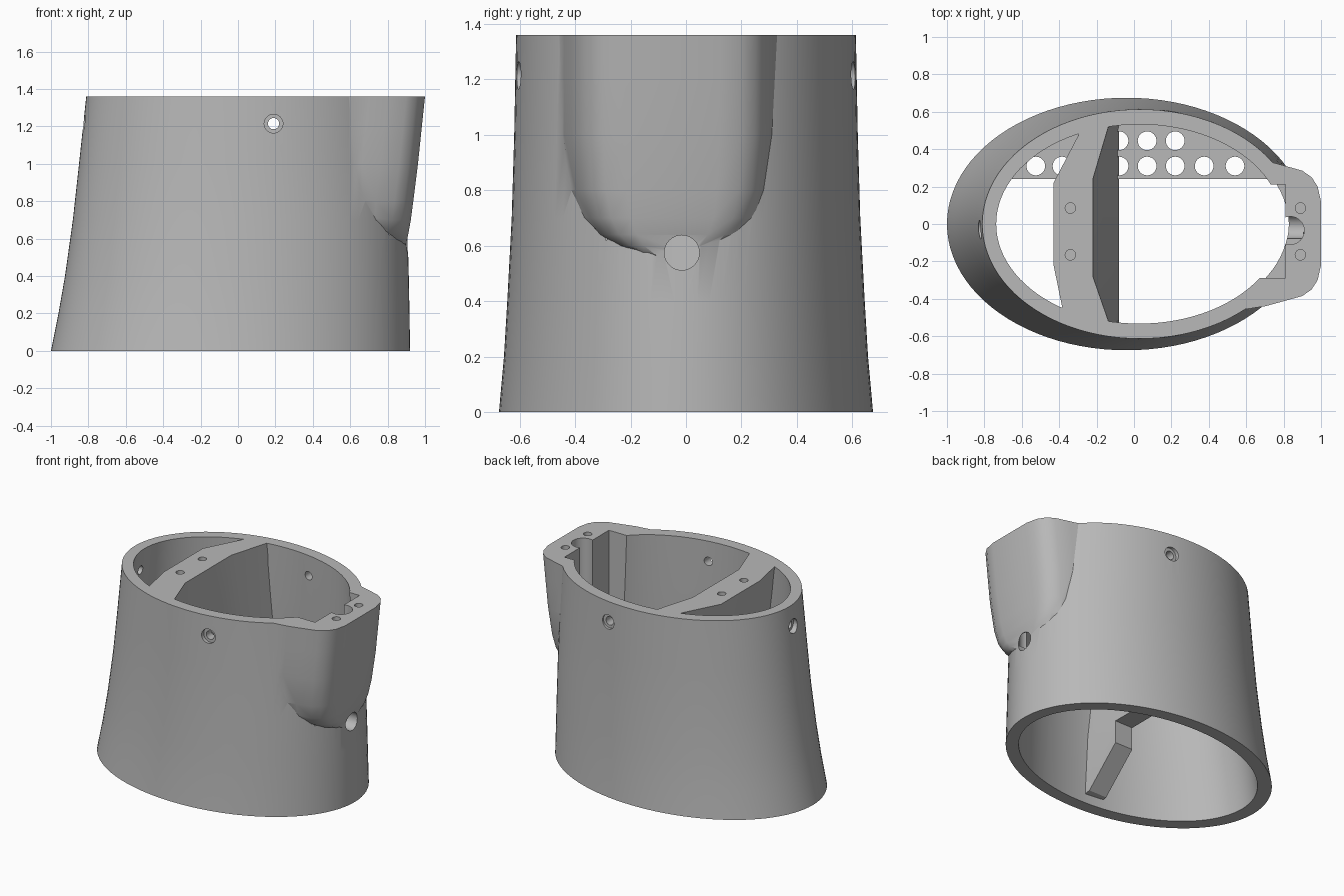
import bpy, bmesh
from math import cos, sin, pi
from mathutils import Matrix

if "Cube" in bpy.data.objects:
    bpy.data.objects.remove(bpy.data.objects["Cube"], do_unlink=True)

TOP = 1.36
grey = bpy.data.materials.new("plain grey")
grey.use_nodes = True
grey.diffuse_color = (0.48, 0.48, 0.48, 1)
grey.node_tree.nodes["Principled BSDF"].inputs["Base Color"].default_value = grey.diffuse_color


def finish(name, bm):
    bmesh.ops.recalc_face_normals(bm, faces=bm.faces)
    mesh = bpy.data.meshes.new(name)
    bm.to_mesh(mesh)
    bm.free()
    mesh.materials.append(grey)
    ob = bpy.data.objects.new(name, mesh)
    bpy.context.collection.objects.link(ob)
    return ob


def loft(name, rings):
    """Closed solid through equal-length rings of points."""
    bm = bmesh.new()
    loops = [[bm.verts.new(p) for p in ring] for ring in rings]
    n = len(loops[0])
    for a, b in zip(loops, loops[1:]):
        for i in range(n):
            j = (i + 1) % n
            bm.faces.new((a[i], a[j], b[j], b[i]))
    bm.faces.new(loops[0])
    bm.faces.new(loops[-1])
    return finish(name, bm)


def box(name, x, y, z):
    return loft(name, [[(x[0], y[0], h), (x[1], y[0], h), (x[1], y[1], h), (x[0], y[1], h)] for h in z])


def cylinder(centre, radius, depth, axis="Z", sides=32):
    bm = bmesh.new()
    bmesh.ops.create_cone(bm, cap_ends=True, segments=sides, radius1=radius, radius2=radius, depth=depth)
    turn = {"X": Matrix.Rotation(pi / 2, 4, "Y"), "Y": Matrix.Rotation(pi / 2, 4, "X"), "Z": Matrix()}[axis]
    bmesh.ops.transform(bm, matrix=Matrix.Translation(centre) @ turn, verts=bm.verts)
    return finish("cutter", bm)


def combine(ob, tool, operation="DIFFERENCE"):
    mod = ob.modifiers.new("boolean", "BOOLEAN")
    mod.operation, mod.object, mod.solver = operation, tool, "EXACT"
    bpy.context.view_layer.objects.active = ob
    bpy.ops.object.modifier_apply(modifier=mod.name)
    bpy.data.objects.remove(tool, do_unlink=True)


# Flared oval body: height, left end, right end, half depth
PROFILE = [(0, -1, .92, .675), (.2, -.96, .917, .657), (.4, -.925, .913, .645),
           (.7, -.883, .905, .629), (1, -.85, .89, .62), (1.42, -.805, .87, .612)]


def oval(name, inset, overshoot=0.0):
    rings = []
    for z, left, right, depth in PROFILE:
        z = z - overshoot if z == 0 else z + overshoot * (z > TOP)
        cx, rx, ry = (left + right) / 2, (right - left) / 2 - inset, depth - inset
        rings.append([(cx + rx * cos(i * pi / 48), ry * sin(i * pi / 48), z) for i in range(96)])
    return loft(name, rings)


shell = oval("outer_shell", 0)

# Swelling on the right end that fades out lower down
HALF = [(-.5, .42), (-.3, .39), (-.2, .363), (-.1, .335), (-.05, .3), (-.018, .25), (0, .17)]
section = [(d, -h) for d, h in HALF] + [(d, h) for d, h in reversed(HALF)]
LEVELS = [(.56, .3, .895), (.6, .6, .905), (.64, .76, .913), (.7, .88, .924), (.8, .96, .937),
          (1, 1, .962), (1.2, 1, .983), (1.4, 1, 1.004)]
boss = loft("boss", [[(front + d, h * w - .05, z) for d, h in section] for z, w, front in LEVELS])
combine(shell, boss, "UNION")
combine(shell, box("cutter", (-2, 2), (-2, 2), (TOP, 2)))

# Hollow inside, with a pocket and a round channel at the boss
combine(shell, oval("cutter", .082, .1))
combine(shell, box("cutter", (.5, .81), (-.29, .21), (.62, 1.6)))
combine(shell, cylinder((.835, -.035, 1.1), .075, 1.05))
combine(shell, cylinder((.9, -.015, .575), .063, .4, "X"))

# Countersunk fixing holes in the front, back and left end
for y in (-1, 1):
    combine(shell, cylinder((.19, y * .6, 1.215), .03, .3, "Y"))
    combine(shell, cylinder((.19, y * .645, 1.215), .05, .12, "Y"))
combine(shell, cylinder((-.8, -.03, 1.215), .03, .3, "X"))
combine(shell, cylinder((-.85, -.03, 1.215), .05, .12, "X"))

# Leaning bridge across the inside
upper = [(-.43, .22), (-.43, -.22), (-.385, -.44), (-.35, -.7), (-.08, -.7),
         (-.14, -.51), (-.22, -.28), (-.22, .24), (-.14, .51), (-.08, .7), (-.2, .7), (-.3, .47)]
lower = [(-.22 if i < 4 or i > 9 else -.08, y) for i, (x, y) in enumerate(upper)]
bridge = loft("bridge", [[(x, y, z) for x, y in pts] for z, pts in ((0, lower), (.47, lower), (TOP, upper))])
arch = [(-.9, -.1), (-.9, .02), (-.54, .07), (-.28, .31), (-.28, .47), (.9, .47), (.9, -.1)]
combine(bridge, loft("cutter", [[(x, y, z) for y, z in arch] for x in (-.6, .3)]))
combine(bridge, oval("limit", .04, .05), "INTERSECT")

# Screw holes in the bridge and the boss
for y in (.085, -.165):
    combine(bridge, cylinder((-.34, y, TOP), .028, .2, sides=16))
    combine(shell, cylinder((.89, y, TOP), .028, .2, sides=16))

# Perforated shelf along the back wall
shelf = box("perforated_shelf", (-1, 1), (.24, .9), (.47, .53))
combine(shelf, oval("limit", .04, .05), "INTERSECT")
for x in (-.525, -.385, -.08, .07, .22, .375, .54):
    combine(shelf, cylinder((x, .31, .5), .05, .3))
for x in (-.08, .07, .22):
    combine(shelf, cylinder((x, .445, .5), .05, .3))

# Smooth walls with crisp edges
for ob in (shell, bridge, shelf):
    bpy.ops.object.select_all(action="DESELECT")
    ob.select_set(True)
    bpy.context.view_layer.objects.active = ob
    bpy.ops.object.shade_smooth_by_angle(angle=pi / 6)
